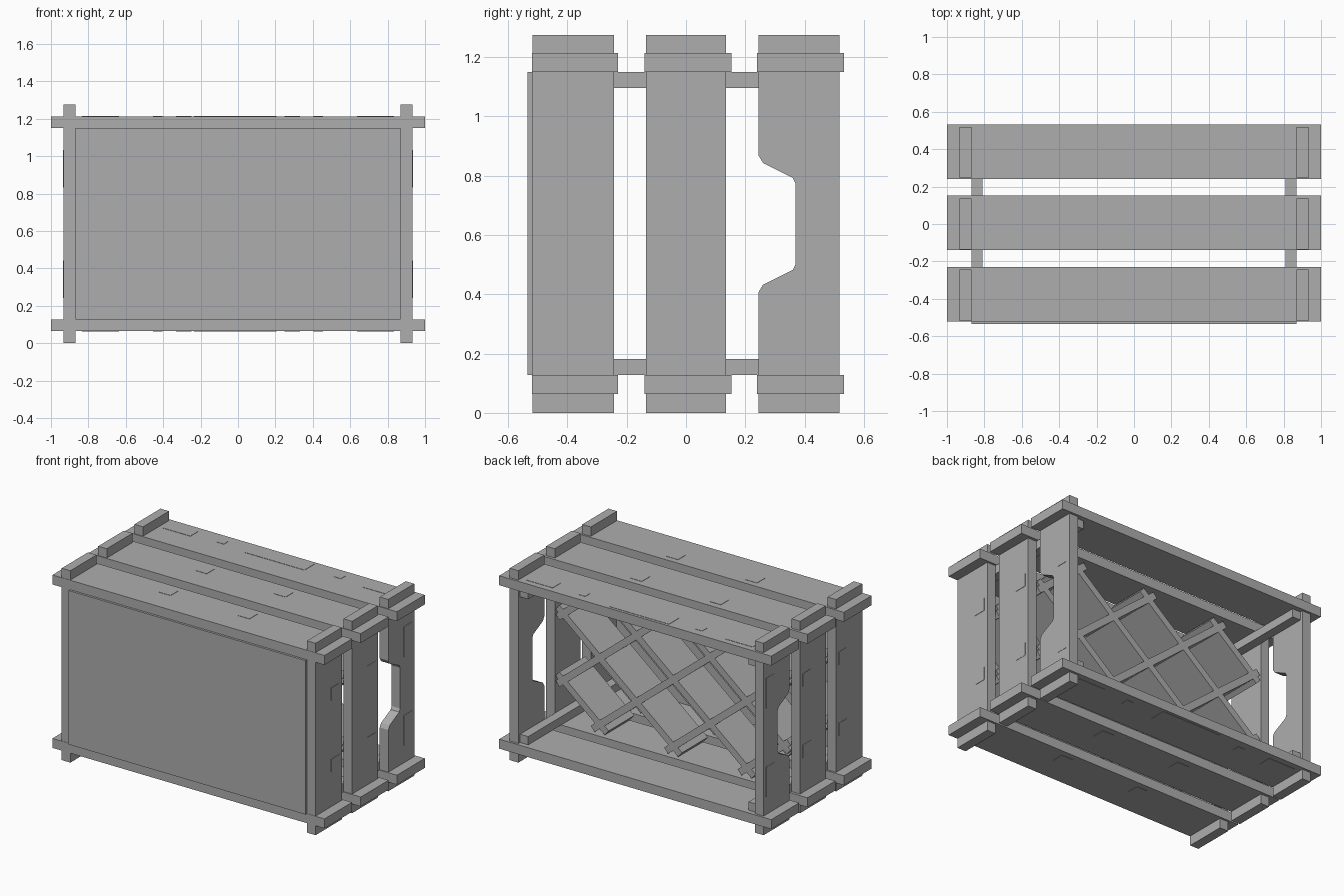
import bpy
import bmesh
from math import cos, sin, atan
from mathutils import Vector

cube = bpy.data.objects.get("Cube")
if cube:
    bpy.data.objects.remove(cube, do_unlink=True)

grey = bpy.data.materials.new("plain_grey")
grey.use_nodes = True
colour = (0.42, 0.42, 0.42, 1)
grey.diffuse_color = colour
grey.node_tree.nodes["Principled BSDF"].inputs["Base Color"].default_value = colour


def finish(name, bm):
    bmesh.ops.recalc_face_normals(bm, faces=bm.faces)
    mesh = bpy.data.meshes.new(name)
    bm.to_mesh(mesh)
    bm.free()
    mesh.materials.append(grey)
    obj = bpy.data.objects.new(name, mesh)
    bpy.context.collection.objects.link(obj)
    return obj


def prism(name, outline, depth):
    """Extrude a closed outline of 3D points along a vector."""
    bm = bmesh.new()
    face = bm.faces.new([bm.verts.new(p) for p in outline])
    result = bmesh.ops.extrude_face_region(bm, geom=[face])
    moved = [v for v in result["geom"] if isinstance(v, bmesh.types.BMVert)]
    bmesh.ops.translate(bm, verts=moved, vec=depth)
    return finish(name, bm)


def box(name, x, y, z):
    outline = [(x[0], y[0], z[0]), (x[1], y[0], z[0]),
               (x[1], y[0], z[1]), (x[0], y[0], z[1])]
    return prism(name, outline, (0, y[1] - y[0], 0))


HEIGHT = 1.275
MID = HEIGHT / 2
POST_IN, POST_OUT = 0.87, 0.933
FLOOR, CEILING = 0.127, 1.15
BOARD = 0.063
PLATE = 0.002

# Three frames: crossing top and bottom boards with upright side boards
frames = {
    "front": ((-0.518, -0.243), (-0.52, -0.23)),
    "middle": ((-0.135, 0.135), (-0.14, 0.153)),
    "back": ((0.245, 0.518), (0.24, 0.533)),
}
for place, (post_y, board_y) in frames.items():
    box(place + "_bottom_board", (-1, 1), board_y, (FLOOR - BOARD, FLOOR))
    box(place + "_top_board", (-1, 1), board_y, (CEILING, CEILING + BOARD))
    for side, s in (("left", 1), ("right", -1)):
        if place != "back":
            box(f"{place}_{side}_upright", sorted((s * POST_IN, s * POST_OUT)),
                post_y, (0, HEIGHT))
            continue
        # Back uprights have a hand notch on the inner edge
        notch = [(0.245, 0.23), (0.26, 0.205), (0.36, 0.155), (0.37, 0.135)]
        edge = [(y, MID + h) for y, h in notch]
        edge += [(y, MID - h) for y, h in reversed(notch)]
        profile = [(0.518, 0), (0.518, HEIGHT), (0.245, HEIGHT)] + edge + [(0.245, 0)]
        prism(f"back_{side}_upright", [(s * POST_IN, y, z) for y, z in profile],
              (s * (POST_OUT - POST_IN), 0, 0))

# Front panel and the corner rails that join the frames
box("front_panel", (-POST_IN, POST_IN), (-0.535, -0.515), (FLOOR, CEILING))
for side, s in (("left", 1), ("right", -1)):
    x = sorted((s * 0.81, s * POST_IN))
    box(f"lower_{side}_rail", x, (-0.51, 0.5), (FLOOR, FLOOR + 0.055))
    box(f"upper_{side}_rail", x, (-0.51, 0.5), (CEILING - 0.055, CEILING))

# Diagonal lattice boards in the front and middle frames
SLOPE = 0.82
SPACING = 0.54
THICK = 0.045
REACH_X, REACH_Z = 0.85, 0.485
angle = atan(SLOPE)
for place in ("front", "middle"):
    y0, y1 = frames[place][0]
    for lean in (1, -1):
        for k in range(-2, 3):
            centre = k * SPACING
            xa = max(-REACH_X, centre - REACH_Z / SLOPE)
            xb = min(REACH_X, centre + REACH_Z / SLOPE)
            ends = [Vector((x, y0, MID + lean * SLOPE * (x - centre))) for x in (xa, xb)]
            side = Vector((-lean * sin(angle), 0, cos(angle))) * THICK / 2
            prism(f"{place}_lattice_board",
                  [ends[0] - side, ends[1] - side, ends[1] + side, ends[0] + side],
                  (0, y1 - y0, 0))


# Thin inlay plates on the outer faces
def side_plate(y, z, w, h):
    for s in (1, -1):
        box("side_inlay", sorted((s * POST_OUT, s * (POST_OUT + PLATE))),
            (y - w / 2, y + w / 2), (z - h / 2, z + h / 2))


def flat_plate(x, y, w, d):
    for z in ((CEILING + BOARD, CEILING + BOARD + PLATE),
              (FLOOR - BOARD - PLATE, FLOOR - BOARD)):
        box("board_inlay", (x - w / 2, x + w / 2), (y - d / 2, y + d / 2), z)


for s in (1, -1):
    for y in (-0.312, 0.067):
        side_plate(y, MID + s * 0.237, 0.085, 0.085)
        flat_plate(s * 0.29, y, 0.085, 0.085)
    side_plate(0.448, MID + s * 0.295, 0.085, 0.2)
    flat_plate(s * 0.43, 0.455, 0.05, 0.05)
    flat_plate(s * 0.735, 0.45, 0.2, 0.085)
flat_plate(-0.015, 0.46, 0.44, 0.11)
